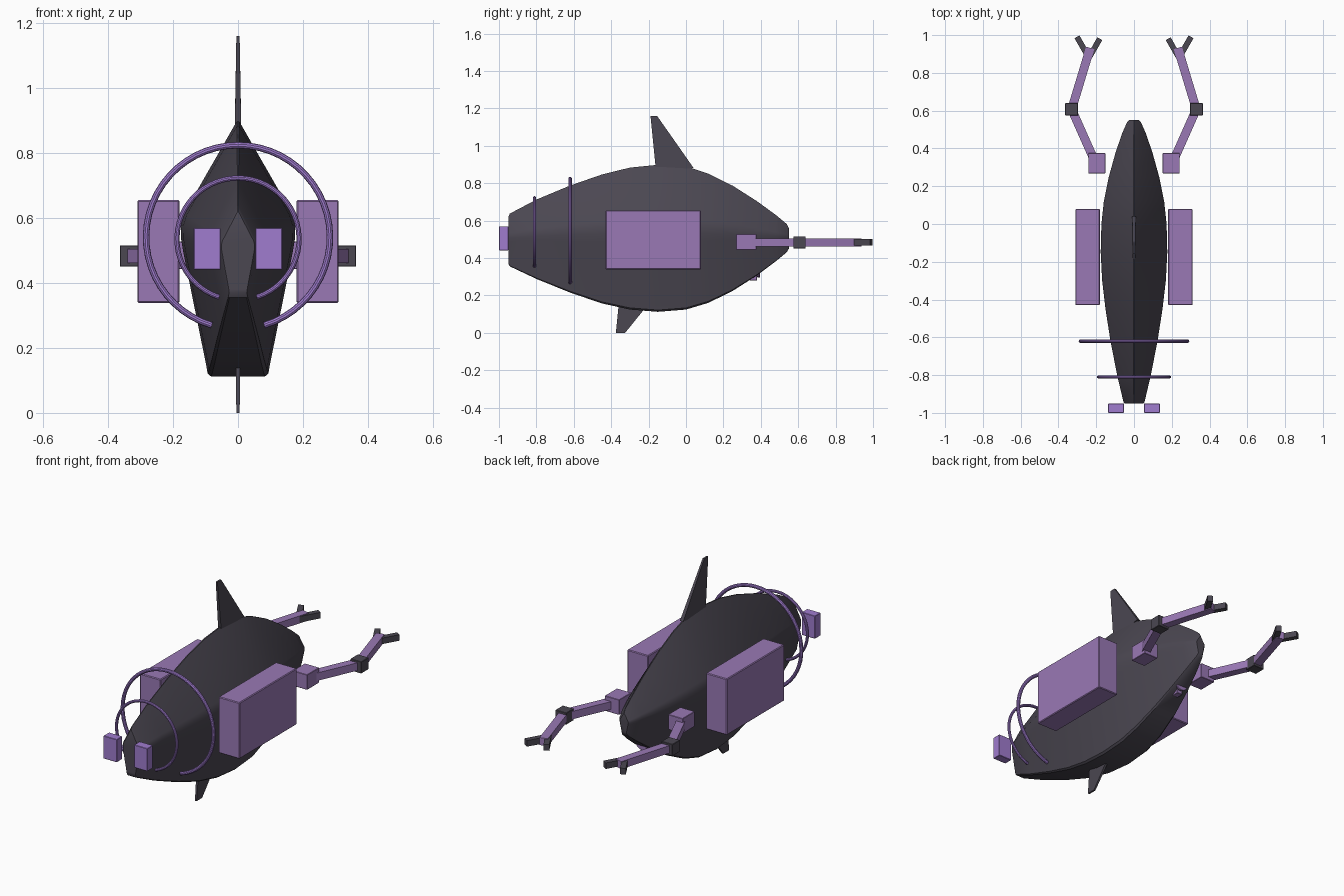
import bpy, bmesh, math
from mathutils import Vector

cube = bpy.data.objects.get("Cube")
if cube:
    bpy.data.objects.remove(cube, do_unlink=True)


def material(name, rgb):
    m = bpy.data.materials.new(name)
    m.use_nodes = True
    m.diffuse_color = (*rgb, 1)
    m.node_tree.nodes["Principled BSDF"].inputs["Base Color"].default_value = (*rgb, 1)
    return m


DARK = material("charcoal", (0.07, 0.063, 0.083))
PURPLE = material("muted purple", (0.32, 0.19, 0.46))
BRIGHT = material("bright violet", (0.35, 0.2, 0.62))


def finish(name, bm, mat, smooth=False, bevel=0):
    bmesh.ops.recalc_face_normals(bm, faces=bm.faces)
    mesh = bpy.data.meshes.new(name)
    bm.to_mesh(mesh)
    bm.free()
    mesh.materials.append(mat)
    ob = bpy.data.objects.new(name, mesh)
    bpy.context.collection.objects.link(ob)
    if bevel:
        mod = ob.modifiers.new("edges", "BEVEL")
        mod.width, mod.segments = bevel, 1
    if smooth:
        bpy.ops.object.select_all(action="DESELECT")
        ob.select_set(True)
        bpy.context.view_layer.objects.active = ob
        bpy.ops.object.shade_smooth_by_angle(angle=math.radians(32))
    return ob


def loft(bm, sections, closed=True):
    """Skin a list of equal-length point loops."""
    rings = [[bm.verts.new(p) for p in s] for s in sections]
    for a, b in zip(rings, rings[1:]):
        for i in range(len(a)):
            j = (i + 1) % len(a)
            bm.faces.new((a[i], a[j], b[j], b[i]))
    bm.faces.new(rings[0])
    bm.faces.new(rings[-1])


def box(name, center, size, mat, bevel=0.002):
    bm = bmesh.new()
    bmesh.ops.create_cube(bm, size=1)
    for v in bm.verts:
        v.co = Vector(center) + Vector(a * b for a, b in zip(v.co, size))
    return finish(name, bm, mat, bevel=bevel)


def bar(name, start, end, width, height, z, mat):
    """Horizontal rectangular bar between two plan points."""
    a, b = Vector((*start, z)), Vector((*end, z))
    side = (b - a).cross(Vector((0, 0, 1))).normalized() * width / 2
    up = Vector((0, 0, height / 2))
    bm = bmesh.new()
    loft(bm, [[p + side + up, p - side + up, p - side - up, p + side - up] for p in (a, b)])
    return finish(name, bm, mat)


# Hull: kite-shaped section with softened shoulders, (width share, height share)
half = [(0.02, 1), (0.92, 0.64), (0.98, 0.595), (0.975, 0.54), (0.93, 0.48),
        (0.54, 0.04), (0.52, 0.012), (0.46, 0)]
outline = half + [(-x, t) for x, t in reversed(half)]
# Stations: y, half width, bottom, top
stations = [(-0.95, 0.052, 0.37, 0.62), (-0.942, 0.057, 0.355, 0.637),
            (-0.8, 0.091, 0.288, 0.712), (-0.62, 0.127, 0.215, 0.787),
            (-0.45, 0.154, 0.157, 0.846), (-0.3, 0.172, 0.124, 0.883),
            (-0.15, 0.18, 0.112, 0.898), (0, 0.176, 0.124, 0.89),
            (0.12, 0.163, 0.16, 0.85), (0.25, 0.136, 0.224, 0.786),
            (0.38, 0.099, 0.307, 0.703), (0.48, 0.064, 0.382, 0.63),
            (0.54, 0.037, 0.432, 0.58), (0.55, 0.027, 0.45, 0.56)]
bm = bmesh.new()
loft(bm, [[(x * w, y, lo + t * (hi - lo)) for x, t in outline]
          for y, w, lo, hi in stations])
finish("hull", bm, DARK, smooth=True)


# Fins: side outline with a thickness at each corner
def fin(name, corners):
    bm = bmesh.new()
    loft(bm, [[(s * h, y, z) for y, z, h in corners] for s in (-1, 1)])
    finish(name, bm, DARK)


fin("top_fin", [(-0.16, 0.86, 0.01), (0.04, 0.882, 0.01), (-0.155, 1.16, 0.005), (-0.19, 1.16, 0.005)])
fin("bottom_fin", [(-0.36, 0.15, 0.007), (-0.22, 0.13, 0.007), (-0.325, 0, 0.005), (-0.375, 0, 0.005)])


# Open hoops around the narrow end
def hoop(name, y, z, radius, tube, gap):
    bm = bmesh.new()
    sections = []
    for i in range(49):
        a = math.radians(-90 + gap + (360 - 2 * gap) * i / 48)
        sections.append([((radius + tube * math.cos(b)) * math.cos(a), y + tube * math.sin(b),
                          z + (radius + tube * math.cos(b)) * math.sin(a))
                         for b in (k * math.tau / 10 for k in range(10))])
    loft(bm, sections)
    finish(name, bm, BRIGHT, smooth=True)


hoop("large_hoop", -0.62, 0.541, 0.283, 0.01, 16.5)
hoop("small_hoop", -0.81, 0.535, 0.188, 0.008, 18)

# Paired parts
for side, s in (("left", 1), ("right", -1)):
    box(side + "_side_tank", (s * 0.245, -0.175, 0.497), (0.13, 0.51, 0.316), PURPLE, 0.004)
    box(side + "_thruster", (s * 0.095, -0.975, 0.505), (0.083, 0.05, 0.128), BRIGHT)
    # Arm: shoulder, two links, elbow and a two-finger claw
    box(side + "_shoulder", (s * 0.197, 0.322, 0.485), (0.09, 0.108, 0.085), PURPLE)
    bar(side + "_upper_arm", (s * 0.22, 0.36), (s * 0.33, 0.607), 0.046, 0.044, 0.483, PURPLE)
    box(side + "_elbow", (s * 0.33, 0.607, 0.483), (0.068, 0.066, 0.066), DARK)
    bar(side + "_forearm", (s * 0.33, 0.607), (s * 0.232, 0.932), 0.046, 0.042, 0.483, PURPLE)
    bar(side + "_outer_finger", (s * 0.234, 0.872), (s * 0.302, 0.991), 0.03, 0.034, 0.483, DARK)
    bar(side + "_inner_finger", (s * 0.243, 0.872), (s * 0.181, 0.981), 0.03, 0.034, 0.483, DARK)

# Lamp under the nose
bm = bmesh.new()
loft(bm, [[(r * math.cos(a), y, 0.332 + r * math.sin(a))
           for a in (k * math.tau / 16 for k in range(16))]
          for y, r in ((0.32, 0.012), (0.39, 0.038), (0.396, 0.036))])
finish("nose_lamp", bm, PURPLE, smooth=True)
box("lamp_bracket", (0, 0.36, 0.3), (0.035, 0.04, 0.04), PURPLE)
